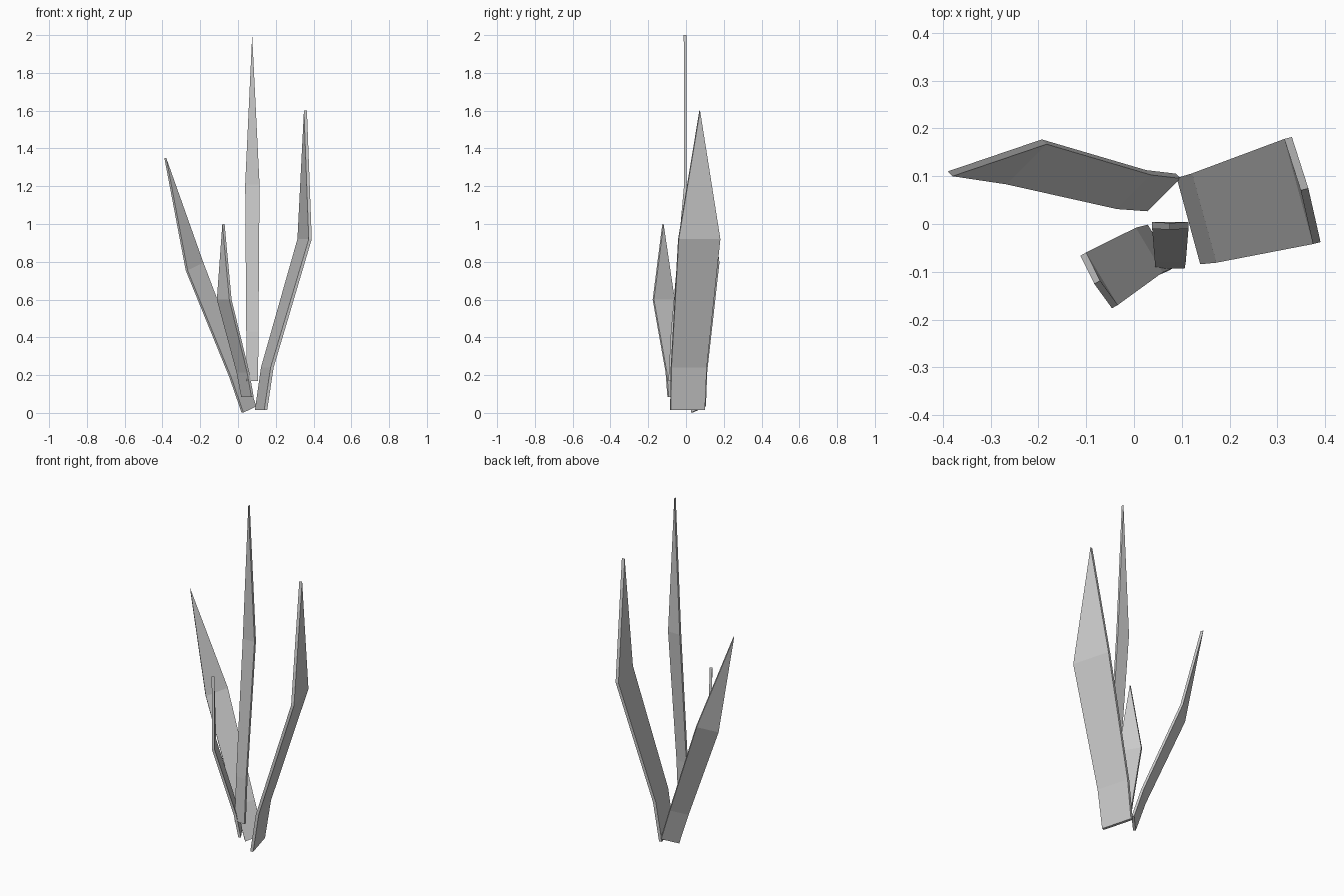
import bpy, bmesh
from mathutils import Vector

cube = bpy.data.objects.get("Cube")
if cube:
    bpy.data.objects.remove(cube, do_unlink=True)

grey = bpy.data.materials.new("stone_grey")
grey.use_nodes = True
GREY = (0.6, 0.6, 0.6, 1)
grey.diffuse_color = GREY
grey.node_tree.nodes["Principled BSDF"].inputs["Base Color"].default_value = GREY


def blade(name, centres, half_width, thickness):
    """Flat blade: base, bend, widest row and pointed tip, each a centre point."""
    half_width, half_thick = Vector(half_width), Vector(thickness) / 2
    bm = bmesh.new()
    rows = []
    for centre, scale in zip(centres[:3], (0.82, 0.85, 1.0)):
        c, w = Vector(centre), half_width * scale
        rows.append([bm.verts.new(p) for p in (
            c - w - half_thick, c + w - half_thick,
            c + w + half_thick, c - w + half_thick)])
    # Base cap and the two lower sections
    bm.faces.new(rows[0])
    for low, high in zip(rows, rows[1:]):
        for i in range(4):
            j = (i + 1) % 4
            bm.faces.new((low[i], low[j], high[j], high[i]))
    # Tip closes to a short edge across the thickness
    tip = Vector(centres[3])
    inner, outer = bm.verts.new(tip - half_thick), bm.verts.new(tip + half_thick)
    a, b, c, d = rows[2]
    for face in ((a, b, inner), (b, c, outer, inner), (c, d, outer), (d, a, inner, outer)):
        bm.faces.new(face)
    bmesh.ops.recalc_face_normals(bm, faces=bm.faces)
    mesh = bpy.data.meshes.new(name)
    bm.to_mesh(mesh)
    bm.free()
    mesh.materials.append(grey)
    obj = bpy.data.objects.new(name, mesh)
    bpy.context.collection.objects.link(obj)


blade("tall_centre_blade",
      [(0.075, -0.086, 0.17), (0.076, -0.073, 0.43), (0.076, -0.003, 1.21), (0.075, -0.005, 2.0)],
      (0.038, 0, 0), (0, 0.014, 0))
blade("left_blade",
      [(0.122, 0.008, 0.015), (0.155, 0.0145, 0.24), (0.3525, 0.07, 0.92), (0.357, 0.0725, 1.6)],
      (0.03, -0.11, 0), (0.016, 0.004, 0))
blade("right_back_blade",
      [(0.058, 0.066, 0.018), (-0.005, 0.072, 0.205), (-0.23, 0.13, 0.775), (-0.385, 0.105, 1.35)],
      (0.042, 0.042, 0.02), (-0.01, 0.01, 0))
blade("small_front_blade",
      [(0.05, -0.05, 0.085), (0.026, -0.058, 0.215), (-0.073, -0.118, 0.6), (-0.077, -0.122, 1.0)],
      (0.033, -0.055, 0), (-0.012, -0.007, 0))
